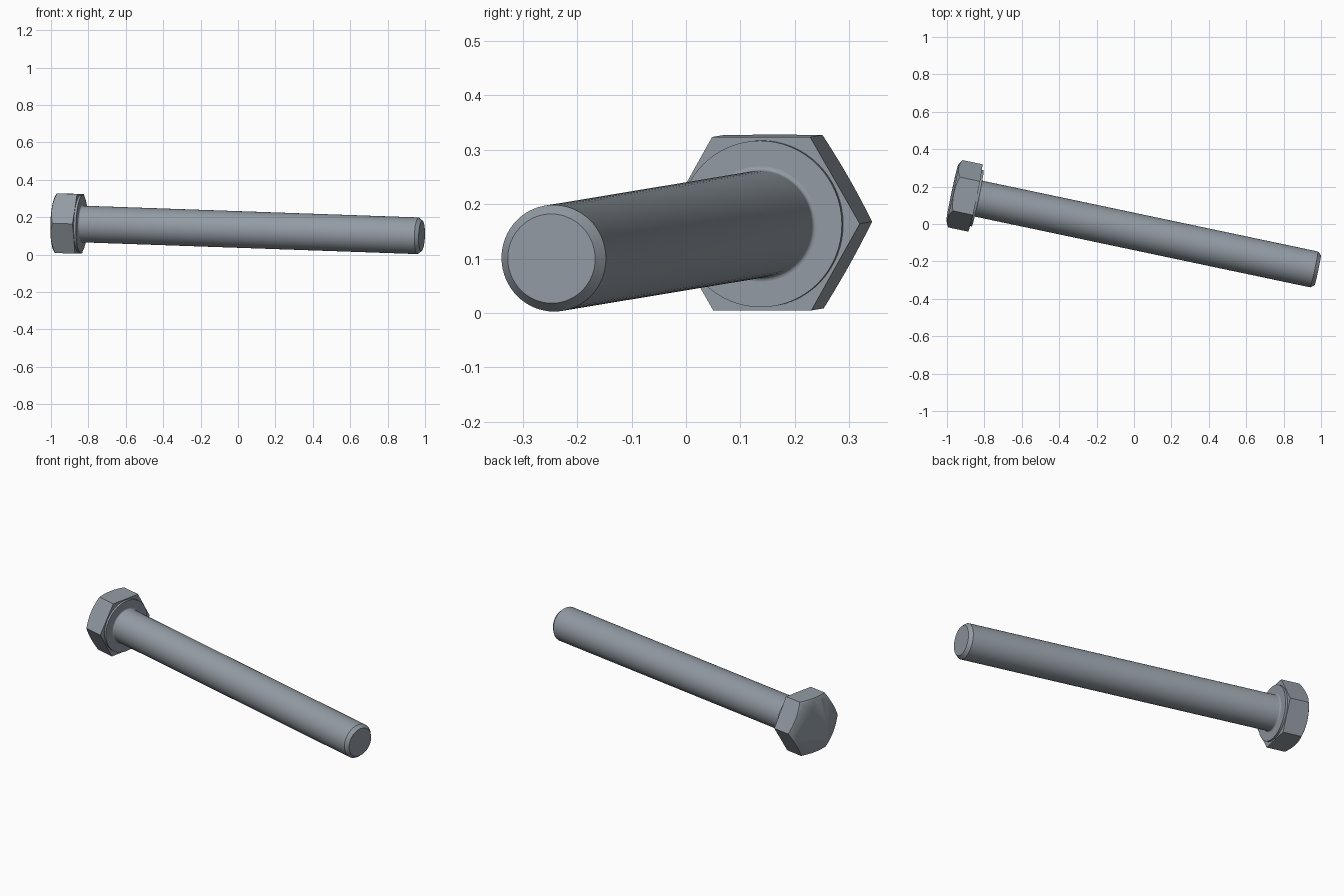
import bpy, bmesh, math
from mathutils import Matrix, Vector

if "Cube" in bpy.data.objects:
    bpy.data.objects.remove(bpy.data.objects["Cube"])

# Sizes along and across the bolt axis
AXIS = Vector((1, -0.211, -0.035)).normalized()
SEAT = Vector((-0.847, 0.139, 0.164))     # centre of the head's underside
CORNER_R, FLAT_R = 0.184, 0.16
HEAD_TOP = -0.127
LENGTH = 1.871
SHAFT_R = 0.098

side = Vector((-AXIS.y, AXIS.x, 0)).normalized()
up = AXIS.cross(side)
FRAME = Matrix.Translation(SEAT) @ Matrix((side, up, AXIS)).transposed().to_4x4()

steel = bpy.data.materials.new("steel grey")
steel.use_nodes = True
steel.diffuse_color = (0.29, 0.33, 0.37, 1)
steel.node_tree.nodes["Principled BSDF"].inputs["Base Color"].default_value = steel.diffuse_color


def lathe(name, profile, sides):
    """Spin a closed (radius, height) profile around the bolt axis."""
    bm = bmesh.new()
    pts = [bm.verts.new((r, 0, z)) for r, z in profile]
    edges = [bm.edges.new(pair) for pair in zip(pts, pts[1:])]
    bmesh.ops.spin(bm, geom=pts + edges, axis=(0, 0, 1), cent=(0, 0, 0),
                   angle=math.tau, steps=sides, use_merge=True)
    bmesh.ops.remove_doubles(bm, verts=bm.verts, dist=1e-5)
    bmesh.ops.dissolve_limit(bm, angle_limit=0.001, verts=bm.verts, edges=bm.edges)
    bmesh.ops.recalc_face_normals(bm, faces=bm.faces)
    mesh = bpy.data.meshes.new(name)
    bm.to_mesh(mesh)
    bm.free()
    mesh.materials.append(steel)
    obj = bpy.data.objects.new(name, mesh)
    obj.matrix_world = FRAME
    bpy.context.collection.objects.link(obj)
    return obj


def activate(obj):
    bpy.ops.object.select_all(action="DESELECT")
    obj.select_set(True)
    bpy.context.view_layer.objects.active = obj


# Hexagonal head, its outer corners rounded off by a shallow cone
head = lathe("hex_head", [(0, HEAD_TOP), (CORNER_R, HEAD_TOP), (CORNER_R, 0), (0, 0)], 6)
rim = FLAT_R - 0.005
wide = CORNER_R + 0.05
cone = lathe("head_chamfer_cutter",
             [(0, HEAD_TOP), (rim, HEAD_TOP),
              (wide, HEAD_TOP + (wide - rim) * math.tan(math.radians(30))),
              (wide, 0.05), (0, 0.05)], 96)
cone.hide_render = True
cut = head.modifiers.new("chamfer", "BOOLEAN")
cut.operation = "INTERSECT"
cut.solver = "EXACT"
cut.object = cone
activate(head)
bpy.ops.object.modifier_apply(modifier=cut.name)
bpy.data.objects.remove(cone)

# Washer face under the head
collar = 0.012
washer = lathe("washer_face", [(0, -0.01), (0.153, -0.01), (0.153, collar), (0, collar)], 64)

# Shaft with a small fillet at the head and a chamfered tip
FILLET = 0.008
fillet = [(SHAFT_R + FILLET * (1 - math.sin(a)), collar + FILLET * (1 - math.cos(a)))
          for a in (math.pi / 2 * i / 4 for i in range(5))]
shaft = lathe("shaft", [(0, 0), (SHAFT_R + FILLET, 0)] + fillet
              + [(SHAFT_R, LENGTH - 0.02), (0.082, LENGTH), (0, LENGTH)], 64)

for part in (head, washer, shaft):
    activate(part)
    bpy.ops.object.shade_smooth_by_angle(angle=math.radians(35))
